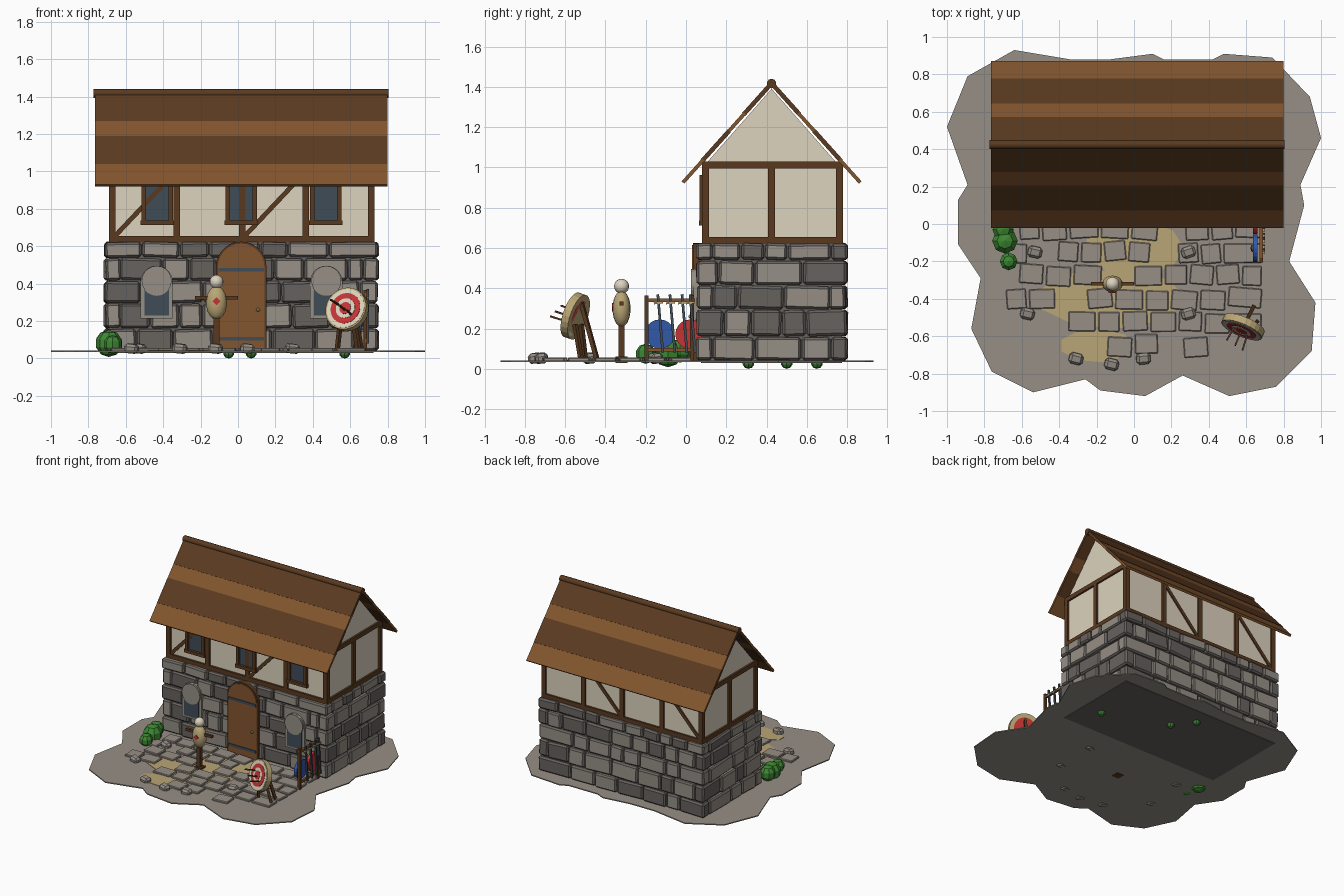
import bpy, bmesh, math, random
from mathutils import Matrix, Vector, Euler

random.seed(7)
default_cube = bpy.data.objects.get("Cube")
if default_cube:
    bpy.data.objects.remove(default_cube)

# Palette
PALETTE = {"stone_light": (150, 143, 134), "stone_dark": (103, 98, 94), "plaster": (220, 211, 190),
           "timber": (90, 58, 32), "board": (130, 85, 46), "iron_glass": (64, 76, 86),
           "leaf_green": (60, 135, 50), "red": (196, 52, 52), "blue": (50, 88, 170),
           "straw": (186, 166, 118)}
MATERIALS = {}
for label, rgb in PALETTE.items():
    linear = [((c / 255 + 0.055) / 1.055) ** 2.4 for c in rgb] + [1]
    mat = bpy.data.materials.new(label)
    mat.use_nodes = True
    mat.diffuse_color = linear
    shader = mat.node_tree.nodes["Principled BSDF"]
    shader.inputs["Base Color"].default_value = linear
    shader.inputs["Roughness"].default_value = 0.9
    MATERIALS[label] = mat


class Part:
    """One named object collected from simple shapes."""

    def __init__(self, name, place=None):
        self.name, self.bm, self.slots = name, bmesh.new(), []
        self.place = place or Matrix()

    def paint(self, verts, color):
        if color not in self.slots:
            self.slots.append(color)
        for face in {f for v in verts for f in v.link_faces}:
            face.material_index = self.slots.index(color)

    def box(self, center, size, color, turn=(0, 0, 0), bevel=0):
        matrix = Matrix.LocRotScale(Vector(center), Euler(turn), Vector(size))
        verts = bmesh.ops.create_cube(self.bm, size=1, matrix=self.place @ matrix)["verts"]
        self.paint(verts, color)
        if bevel:
            edges = list({e for v in verts for e in v.link_edges})
            bmesh.ops.bevel(self.bm, geom=edges, offset=bevel, segments=1, affect='EDGES')

    def span(self, low, high, color):
        low, high = Vector(low), Vector(high)
        self.box((low + high) / 2, high - low, color)

    def bar(self, start, end, width, color, sides=0):
        start, end = Vector(start), Vector(end)
        axis = end - start
        turn = axis.to_track_quat('Z', 'Y')
        if not sides:
            return self.box((start + end) / 2, (width, width, axis.length), color, turn.to_euler())
        matrix = Matrix.LocRotScale((start + end) / 2, turn, None)
        verts = bmesh.ops.create_cone(self.bm, cap_ends=True, segments=sides, radius1=width,
                                      radius2=width, depth=axis.length,
                                      matrix=self.place @ matrix)["verts"]
        self.paint(verts, color)

    def ball(self, center, radii, color, detail=16):
        matrix = Matrix.LocRotScale(Vector(center), None, Vector(radii))
        verts = bmesh.ops.create_uvsphere(self.bm, u_segments=detail, v_segments=detail // 2 + 1,
                                          radius=1, matrix=matrix)["verts"]
        self.paint(verts, color)

    def prism(self, points, push, color):
        near = [self.bm.verts.new(p) for p in points]
        far = [self.bm.verts.new(Vector(p) + Vector(push)) for p in points]
        self.bm.faces.new(near)
        self.bm.faces.new(far[::-1])
        for i, v in enumerate(near):
            self.bm.faces.new((near[i - 1], far[i - 1], far[i], v))
        self.paint(near + far, color)

    def finish(self, smooth=False):
        bmesh.ops.recalc_face_normals(self.bm, faces=self.bm.faces)
        mesh = bpy.data.meshes.new(self.name)
        self.bm.to_mesh(mesh)
        self.bm.free()
        for color in self.slots:
            mesh.materials.append(MATERIALS[color])
        obj = bpy.data.objects.new(self.name, mesh)
        bpy.context.collection.objects.link(obj)
        if smooth:
            bpy.ops.object.select_all(action='DESELECT')
            obj.select_set(True)
            bpy.context.view_layer.objects.active = obj
            bpy.ops.object.shade_smooth_by_angle(angle=math.radians(40))


def arch(x, y, bottom, spring, radius):
    curve = [(x + radius * math.cos(a), y, spring + radius * math.sin(a))
             for a in (math.pi * i / 14 for i in range(15))]
    return [(x + radius, y, bottom)] + curve + [(x - radius, y, bottom)]


def cuts(start, end, low, high):
    """Random joints along a course."""
    joints = [start]
    while end - joints[-1] > high * 1.3:
        joints.append(joints[-1] + random.uniform(low, high))
    return zip(joints, joints[1:] + [end])


LEFT, RIGHT, FRONT, BACK, MID = -0.715, 0.75, 0.05, 0.8, 0.425
FLOOR, SOIL = 0.62, 0.043

# Ground
outline = [(-.64, .93), (-.34, .88), (-.13, .88), (.1, .91), (.16, .88), (.42, .88), (.48, .91), (.74, .89),
           (.94, .68), (1, .46), (.89, .21), (.91, .1), (.83, -.2), (.97, -.42), (.95, -.68), (.76, -.87),
           (.51, -.92), (.26, -.81), (.06, -.92), (-.18, -.89), (-.26, -.83), (-.54, -.9), (-.76, -.79),
           (-.87, -.56), (-.82, -.29), (-.94, -.11), (-.94, .13), (-.89, .21), (-1, .52), (-.89, .79)]
ground = Part("ground")
ground.prism([(x, y, 0.034) for x, y in outline], (0, 0, 0.008), "stone_light")
ground.finish()

# Sand patches, paving slabs and loose rocks
sand = Part("sand_patches")
for x, y, wide, deep in [(0, -.13, .27, .15), (-.2, -.65, .2, .09), (-.12, -.4, .4, .16)]:
    sand.prism([(x + wide * math.cos(a), y + deep * math.sin(a), SOIL - 0.003)
                for a in (math.tau * i / 9 for i in range(9))], (0, 0, 0.005), "straw")
sand.finish()
paving = Part("paving_slabs")
for row, y in enumerate((-.65, -.525, -.4, -.275, -.15, -.03)):
    for a, b in cuts(-0.69 + 0.07 * (row % 2), 0.69, 0.12, 0.17):
        if random.random() < (0.5 if row == 0 else 0.12):
            continue
        paving.box(((a + b) / 2, y + random.uniform(-.01, .01), SOIL + 0.003), (b - a - 0.016, 0.105, 0.02),
                   "stone_light", (0, 0, random.uniform(-.1, .1)), 0.005)
paving.finish()
rocks = Part("loose_rocks")
for x, y in [(-.53, -.15), (-.57, -.48), (-.31, -.72), (-.12, -.75), (.05, -.72), (.29, -.15), (.29, -.48)]:
    rocks.box((x, y, SOIL + 0.01), (0.075, 0.06, 0.05), "stone_light",
              (0.1, 0.1, random.uniform(-.4, .4)), 0.014)
rocks.finish()

# Stone ground floor: mortar core with staggered courses
walls = Part("stone_walls")
walls.span((LEFT + .025, FRONT + .025, .03), (RIGHT - .025, BACK - .025, FLOOR), "stone_dark")
levels = (0.04, 0.16, 0.295, 0.415, 0.538, 0.625)
THICK = 0.08
for course, (low, high) in enumerate(zip(levels, levels[1:])):
    inset = THICK * (course % 2)
    runs = [(False, FRONT, 1, LEFT, RIGHT, inset), (False, BACK, -1, LEFT, RIGHT, inset),
            (True, LEFT, 1, FRONT, BACK, THICK - inset), (True, RIGHT, -1, FRONT, BACK, THICK - inset)]
    for sideways, face, inward, start, end, trim in runs:
        for a, b in cuts(start + trim, end - trim, 0.11, 0.24):
            along, depth = (a + b) / 2, face + inward * (THICK / 2 + random.uniform(-.004, .008))
            size = (b - a - 0.006, THICK, high - low - 0.006)
            walls.box((depth, along, (low + high) / 2) if sideways else (along, depth, (low + high) / 2),
                      (size[1], size[0], size[2]) if sideways else size,
                      random.choice(("stone_light", "stone_light", "stone_dark")),
                      [random.uniform(-.035, .035) for _ in range(3)], 0.012)
walls.finish()

# Plaster upper storey and gables
upper = Part("plaster_storey")
upper.span((-0.675, .095, FLOOR), (.715, .765, 1.03), "plaster")
upper.prism([(-0.675, .1, 1.02), (-0.675, .75, 1.02), (-0.675, MID, 1.39)], (1.39, 0, 0), "plaster")
upper.finish()

# Timber frame
frame = Part("timber_frame")
BEAM = 0.035
posts = (-.672, -.328, .022, .362, .712)
for y in (.097, .762):
    for z in (.638, 1.013):
        frame.bar((posts[0] - .017, y, z), (posts[-1] + .017, y, z), BEAM, "timber")
    for x in posts:
        frame.bar((x, y, FLOOR), (x, y, 1.02), BEAM, "timber")
    for x in (posts[0], posts[2]):
        frame.bar((x + .01, y, .65), (x + .34, y, 1.0), 0.025, "timber")
for x in (posts[0], posts[-1]):
    for z in (.638, 1.013):
        frame.bar((x, .08, z), (x, .78, z), BEAM, "timber")
    frame.bar((x, MID, FLOOR), (x, MID, 1.02), BEAM, "timber")
frame.finish()

# Upper windows
windows = Part("upper_windows")
for x in (-.432, .017, .47):
    windows.span((x - .07, .085, .73), (x + .07, .1, .95), "iron_glass")
    for side in (-.072, .072):
        windows.bar((x + side, .08, .72), (x + side, .08, .96), 0.024, "timber")
    windows.bar((x - .09, .078, .725), (x + .09, .078, .725), 0.025, "timber")
    windows.bar((x - .08, .08, .95), (x + .08, .08, .95), 0.025, "timber")
windows.finish()

# Roof boards in alternating tones, and the ridge pole
roof = Part("roof_boards")
slope = math.atan2(0.49, 0.44)
bands = (0, 0.22, 0.51, 0.69, 1)
for side in (-1, 1):
    for i, (a, b) in enumerate(zip(bands, bands[1:])):
        middle = (a + b) / 2
        roof.box((0.017, MID + side * 0.437 * (1 - middle), 0.928 + 0.49 * middle),
                 (1.565, 0.658 * (b - a) + 0.008, 0.018 + 0.004 * (i % 2)),
                 "timber" if i % 2 else "board", (-side * slope, 0, 0))
roof.finish()
ridge = Part("ridge_pole")
ridge.bar((-.772, MID, 1.416), (.805, MID, 1.416), 0.024, "timber", 10)
ridge.finish(True)

# Arched door with straps and knob
door = Part("door")
door.prism(arch(.017, .034, .04, .49, .135), (0, .04, 0), "timber")
door.prism(arch(.017, .03, .04, .49, .124), (0, .03, 0), "board")
for z in (.105, .475):
    door.span((-.105, .024, z - .01), (.139, .035, z + .01), "iron_glass")
door.ball((.107, .022, .26), (.01, .01, .01), "straw", 8)
door.finish()

# Arched ground floor windows
lower = Part("lower_windows")
for x in (-.435, .472):
    lower.prism(arch(x, .038, .215, .41, .086), (0, .04, 0), "stone_light")
    lower.span((x - .065, .033, .23), (x + .065, .04, .42), "iron_glass")
    lower.bar((x, .026, .415), (x, .04, .415), 0.08, "stone_light", 20)
lower.finish()

# Training dummy
dummy = Part("training_dummy")
X, Y = -.115, -.32
dummy.box((X, Y, .045), (.06, .06, .03), "timber")
dummy.bar((X, Y, .04), (X, Y, .24), 0.03, "timber")
dummy.bar((X - .115, Y, .325), (X + .115, Y, .325), 0.02, "timber")
dummy.ball((X, Y, .298), (.056, .045, .09), "straw")
dummy.ball((X, Y, .41), (.037, .037, .037), "plaster")
dummy.box((X, Y - .044, .305), (.03, .008, .03), "red", (0, math.pi / 4, 0))
dummy.finish(True)

# Archery target: tilted disc with painted rings and arrows
tilt = Matrix.Translation((.583, -.55, .262)) @ Euler((-.3, 0, -.4)).to_matrix().to_4x4()
target = Part("target", tilt)
rings = [(.117, "straw"), (.108, "plaster"), (.085, "red"), (.055, "plaster"), (.033, "red")]
for i, (radius, color) in enumerate(rings):
    target.bar((0, .02, 0), (0, -.02 - .002 * i, 0), radius, color, 24)
for x, z in ((-.04, .02), (.0, -.01), (.035, -.035)):
    target.bar((x, 0, z), (x * 1.3, -.11, z), 0.009, "timber")
target.finish()
stand = Part("target_stand")
for start, end in [((.55, -.52, .22), (.53, -.5, .04)), ((.63, -.55, .22), (.66, -.52, .04)),
                   ((.6, -.52, .33), (.64, -.44, .04))]:
    stand.bar(start, end, 0.02, "timber")
stand.finish()

# Weapon rack with blades and shields
rack = Part("weapon_rack")
X = 0.68
for y in (-.195, .03):
    rack.bar((X, y, .035), (X, y, .365), 0.02, "timber")
for z in (.095, .34):
    rack.bar((X, -.205, z), (X, .045, z), 0.018, "board")
rack.finish()
swords = Part("swords")
for y in (-.14, -.08, -.02, .02):
    swords.bar((X + .014, y, .37), (X + .014, y + .025, .08), 0.013, "iron_glass")
    swords.bar((X + .016, y - .02, .325), (X + .016, y + .025, .33), 0.01, "straw")
swords.finish()
shields = Part("shields")
for y, color in ((-.13, "blue"), (.02, "red")):
    shields.bar((X - .045, y, .172), (X - .02, y, .172), 0.073, color, 20)
    shields.ball((X - .045, y, .172), (.012, .02, .02), "iron_glass", 10)
shields.finish()

# Faceted bushes and small tufts
bushes = Part("bushes")
for x, y, z, r in [(-.69, -.09, .08, .072), (-.67, -.2, .075, .05), (-.7, -.03, .09, .06),
                   (.57, .31, .03, .03), (.07, .5, .03, .03), (-.05, .65, .03, .03)]:
    bushes.ball((x, y, z), (r, r, min(r, z)), "leaf_green", 8)
bushes.finish()
